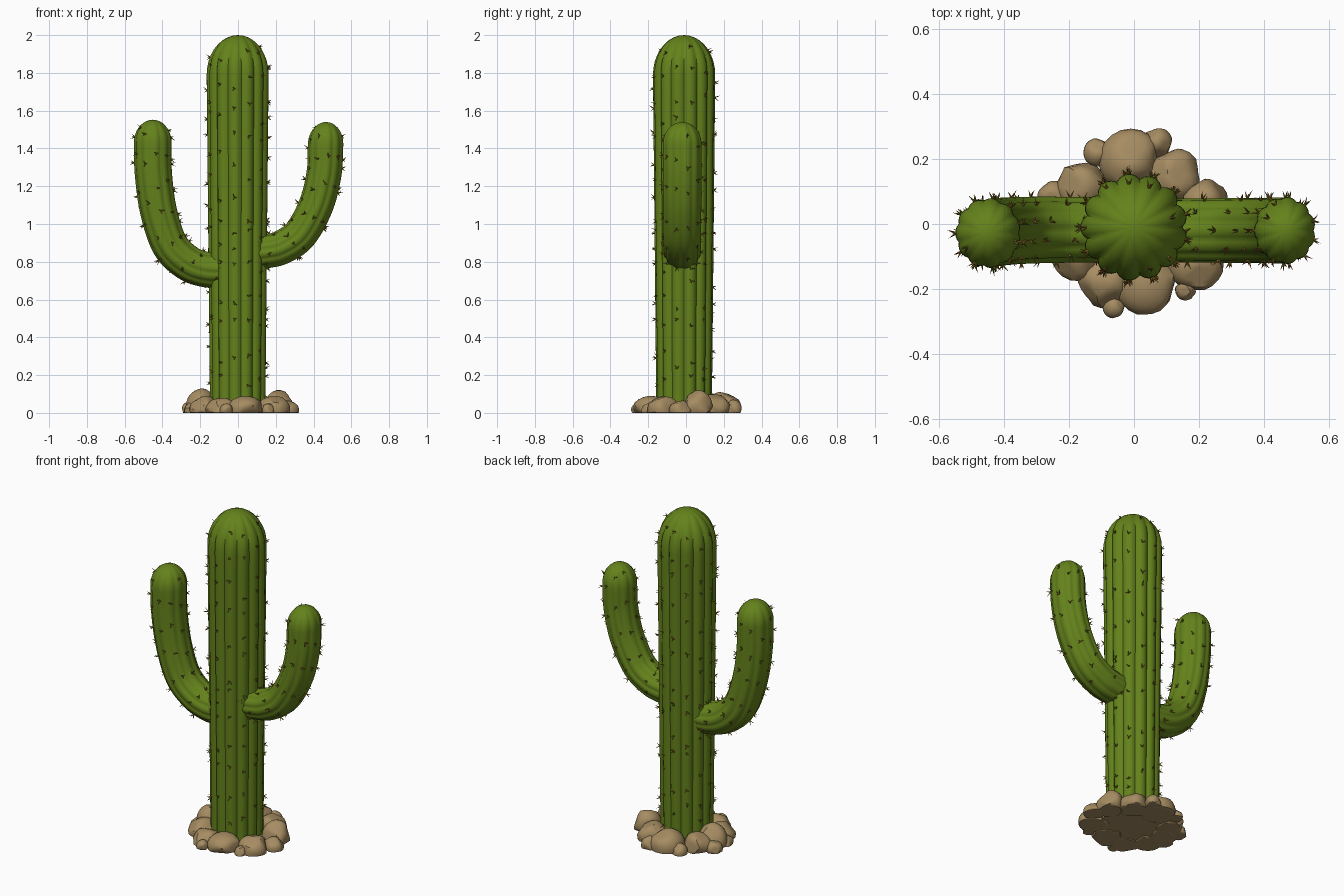
import bpy, bmesh, math, random
from mathutils import Vector, Matrix

random.seed(7)
cube = bpy.data.objects.get("Cube")
if cube:
    bpy.data.objects.remove(cube, do_unlink=True)


def material(name, color):
    mat = bpy.data.materials.new(name)
    mat.use_nodes = True
    mat.diffuse_color = (*color, 1)
    bsdf = next(n for n in mat.node_tree.nodes if n.type == "BSDF_PRINCIPLED")
    bsdf.inputs["Base Color"].default_value = (*color, 1)
    return mat


green = material("cactus green", (0.127, 0.224, 0.011))
tan = material("rock tan", (0.38, 0.262, 0.122))
golden = material("spine golden", (0.36, 0.22, 0.03))
olive = material("spine olive", (0.16, 0.17, 0.015))
rust = material("spine rust", (0.3, 0.075, 0.02))


def finish(bm, name, mats, angle=None):
    bmesh.ops.recalc_face_normals(bm, faces=bm.faces)
    mesh = bpy.data.meshes.new(name)
    bm.to_mesh(mesh)
    bm.free()
    for m in mats:
        mesh.materials.append(m)
    obj = bpy.data.objects.new(name, mesh)
    bpy.context.collection.objects.link(obj)
    if angle:
        bpy.ops.object.select_all(action="DESELECT")
        obj.select_set(True)
        bpy.context.view_layer.objects.active = obj
        bpy.ops.object.shade_smooth_by_angle(angle=math.radians(angle))


def spline(pts, steps):
    """Smooth curve through the given points."""
    p = [2 * pts[0] - pts[1]] + pts + [2 * pts[-1] - pts[-2]]
    out = []
    for i in range(1, len(p) - 2):
        a, b, c, d = p[i - 1:i + 3]
        for k in range(steps):
            t = k / steps
            out.append(0.5 * (2 * b + (c - a) * t + (2 * a - 5 * b + 4 * c - d) * t ** 2
                              + (3 * b - a - 3 * c + d) * t ** 3))
    return out + [pts[-1]]


spine_spots = []


def ribbed_stem(name, pts, r0, r1, ribs, dome, gap, depth, width=1.0, seg=6):
    """Ribbed tube along a path, closed by a dome; also gathers spine spots."""
    path = spline([Vector(p) for p in pts], 6)
    rings = []
    for i, c in enumerate(path):
        t = (path[min(i + 1, len(path) - 1)] - path[max(i - 1, 0)]).normalized()
        rings.append((c, t, r0 + (r1 - r0) * i / (len(path) - 1), depth))
    end, t = rings[-1][:2]
    for k in range(1, 9):
        phi = math.pi / 2 * k / 9
        # ribs grow shallower towards the crown
        rings.append((end + t * dome * math.sin(phi), t, r1 * math.cos(phi), depth * (1 - k / 14)))

    side = Vector((0, 1, 0))
    bm = bmesh.new()
    count = ribs * seg
    loops = []
    travelled = [random.uniform(0, gap) for _ in range(ribs)]
    for i, (c, t, r, groove) in enumerate(rings):
        n = side.cross(t).normalized()
        loop = []
        for j in range(count):
            a = math.tau * j / count
            lobe = abs(math.sin(math.pi * j / seg)) ** 0.8
            out = n * math.cos(a) + side * width * math.sin(a)
            loop.append(bm.verts.new(c + out * r * (1 - groove * (1 - lobe))))
        loops.append(loop)
        # spine spots march along each rib crest
        if 0 < i < len(rings) - 3:
            before, _, r_before, _ = rings[i - 1]
            for rib in range(ribs):
                travelled[rib] += (c - before).length
                while travelled[rib] > gap:
                    travelled[rib] -= gap * random.uniform(0.8, 1.2)
                    a = math.tau * (rib + 0.5) / ribs
                    out = n * math.cos(a) + side * width * math.sin(a)
                    back = random.random() * 0.9
                    radius = r + (r_before - r) * back
                    spine_spots.append((c.lerp(before, back) + out * radius * 0.985, out.normalized(), t))
    for a, b in zip(loops, loops[1:]):
        for j in range(count):
            k = (j + 1) % count
            bm.faces.new((a[j], a[k], b[k], b[j]))
    tip = bm.verts.new(end + t * dome)
    for j in range(count):
        bm.faces.new((loops[-1][j], loops[-1][(j + 1) % count], tip))
    bm.faces.new(loops[0])
    finish(bm, name, [green], 55)


# Trunk and the two upturned arms
ribbed_stem("trunk", [(0, -0.01, 0.01), (0, -0.01, 0.6), (0, -0.01, 1.2), (0, -0.01, 1.79)],
            0.148, 0.166, 13, 0.21, 0.16, 0.1)
ribbed_stem("right_arm", [(-0.08, -0.018, 0.755), (-0.17, -0.018, 0.76), (-0.265, -0.018, 0.795),
                          (-0.36, -0.02, 0.89), (-0.42, -0.024, 1.07), (-0.447, -0.028, 1.27),
                          (-0.45, -0.028, 1.43)],
            0.094, 0.101, 11, 0.122, 0.17, 0.07, 1.07)
ribbed_stem("left_arm", [(0.08, -0.02, 0.85), (0.15, -0.02, 0.855), (0.23, -0.02, 0.875),
                         (0.33, -0.02, 0.945), (0.415, -0.02, 1.1), (0.457, -0.02, 1.27),
                         (0.465, -0.02, 1.42)],
            0.09, 0.095, 11, 0.12, 0.17, 0.07, 1.09)

# Spine clusters
bm = bmesh.new()
for spot, out, along in spine_spots:
    across = out.cross(along)
    for k in range(3):
        shade = random.choices((0, 1, 2), (6, 3, 2))[0]
        a = math.tau * (k + random.random() * 0.6) / 3
        lean = random.uniform(0.4, 1.0)
        d = (out + (along * math.cos(a) + across * math.sin(a)) * lean).normalized()
        length = random.uniform(0.02, 0.034)
        frame = Matrix.Translation(spot + d * length * 0.45) @ d.to_track_quat("Z", "Y").to_matrix().to_4x4()
        made = bmesh.ops.create_cone(bm, cap_ends=True, segments=4, radius1=0.004,
                                     radius2=0, depth=length, matrix=frame)
        for f in {f for v in made["verts"] for f in v.link_faces}:
            f.material_index = shade
finish(bm, "spines", [golden, olive, rust])

# Rocks around the foot: x, y, radius, height
rocks = [(-0.01, 0.195, 0.09, 0.11), (0.07, 0.25, 0.045, 0.07), (0.12, 0.15, 0.08, 0.1),
         (-0.16, 0.12, 0.075, 0.1), (0.22, 0.06, 0.075, 0.12), (-0.25, 0.085, 0.045, 0.06),
         (-0.11, 0.22, 0.042, 0.06), (0.04, -0.185, 0.09, 0.09), (-0.09, -0.18, 0.075, 0.08),
         (0.19, -0.12, 0.08, 0.09), (-0.06, -0.255, 0.034, 0.05), (0.16, -0.2, 0.033, 0.05),
         (-0.17, -0.09, 0.08, 0.09), (-0.19, 0.02, 0.08, 0.13), (0.265, -0.03, 0.055, 0.065),
         (-0.24, -0.03, 0.05, 0.06)]
for i, (x, y, r, h) in enumerate(rocks):
    bm = bmesh.new()
    bmesh.ops.create_icosphere(bm, subdivisions=3, radius=1)
    # chip flat facets off the ball
    for _ in range(12):
        d = Vector([random.gauss(0, 1) for _ in range(3)]).normalized()
        cut = random.uniform(0.76, 0.9)
        for v in bm.verts:
            over = v.co.dot(d) - cut
            if over > 0:
                v.co -= d * over
    base = 0.3
    top = max(v.co.z for v in bm.verts)
    for v in bm.verts:
        z = max(v.co.z, -base)
        v.co = Vector((x + v.co.x * r * 1.1, y + v.co.y * r * 1.1, (z + base) / (top + base) * h))
    finish(bm, f"rock_{i + 1}", [tan], 35)

# Packed stone filling the ring underneath
bm = bmesh.new()
bmesh.ops.create_cone(bm, cap_ends=True, segments=24, radius1=0.2, radius2=0.19, depth=0.03,
                      matrix=Matrix.Translation((0, 0, 0.02)))
finish(bm, "rock_bed", [tan], 35)
